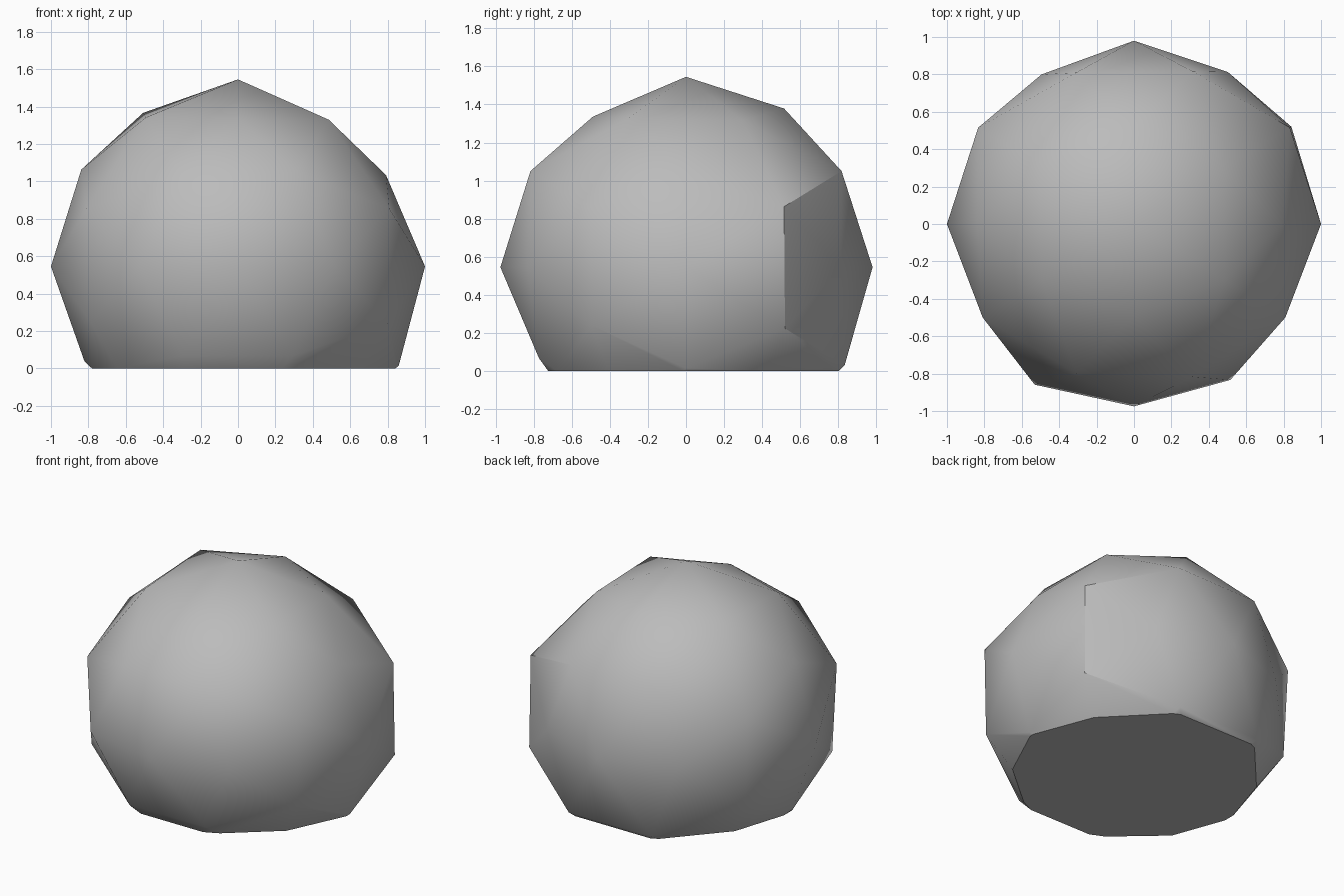
import bpy, bmesh, math
from itertools import product
from mathutils import Vector

if "Cube" in bpy.data.objects:
    bpy.data.objects.remove(bpy.data.objects["Cube"], do_unlink=True)

PHI = (1 + math.sqrt(5)) / 2
CENTRE = 0.545


def ring(direction, radii):
    """Every mirrored copy of a direction, scaled by its own radius."""
    signs = product(*[(1, -1) if c else (1,) for c in direction])
    for sign, radius in zip(signs, radii, strict=True):
        unit = Vector(c * s for c, s in zip(direction, sign)).normalized()
        yield unit, radius


# Directions of a twice-divided icosahedron, with uneven radii for a worn look
rings = [
    ((1, PHI, 0), (.955, .98, .94, 1.01)),
    ((PHI, 0, 1), (.93, 1.01, .985, .965)),
    ((0, 1, PHI), (.98, .98, .93, .98)),
    ((1, 0, 0), (1, 1)),
    ((0, 1, 0), (.98, .975)),
    ((0, 0, 1), (1, 1)),
    ((1, PHI**2, PHI), (1.01, 1.03, 1.01, .955, 1, 1.03, .99, .955)),
    ((PHI**2, PHI, 1), (1.03, 1.04, 1, .99, 1.03, 1, 1, .97)),
    ((PHI, 1, PHI**2), (.955, 1, .97, 1, 1.015, 1, .985, 1)),
]

bm = bmesh.new()
radius_of = {}
for direction, radii in rings:
    for unit, radius in ring(direction, radii):
        radius_of[bm.verts.new(unit)] = radius
bmesh.ops.convex_hull(bm, input=bm.verts[:])
for vert, radius in radius_of.items():
    vert.co *= radius

# Flat base
bmesh.ops.translate(bm, verts=bm.verts[:], vec=(0, 0, CENTRE))
cut = bmesh.ops.bisect_plane(
    bm, geom=bm.verts[:] + bm.edges[:] + bm.faces[:],
    plane_co=(0, 0, 0), plane_no=(0, 0, -1), clear_outer=True)
rim = [e for e in cut["geom_cut"] if isinstance(e, bmesh.types.BMEdge)]
bmesh.ops.edgeloop_fill(bm, edges=rim)
bmesh.ops.recalc_face_normals(bm, faces=bm.faces[:])

mesh = bpy.data.meshes.new("boulder")
bm.to_mesh(mesh)
bm.free()
boulder = bpy.data.objects.new("boulder", mesh)
bpy.context.collection.objects.link(boulder)

# Stone colour
stone = bpy.data.materials.new("stone_grey")
stone.use_nodes = True
grey = (0.5, 0.5, 0.5, 1)
stone.diffuse_color = grey
stone.node_tree.nodes["Principled BSDF"].inputs["Base Color"].default_value = grey
mesh.materials.append(stone)

# Smooth faces with crisp creases
bpy.ops.object.select_all(action="DESELECT")
boulder.select_set(True)
bpy.context.view_layer.objects.active = boulder
bpy.ops.object.shade_smooth_by_angle(angle=math.radians(30))
